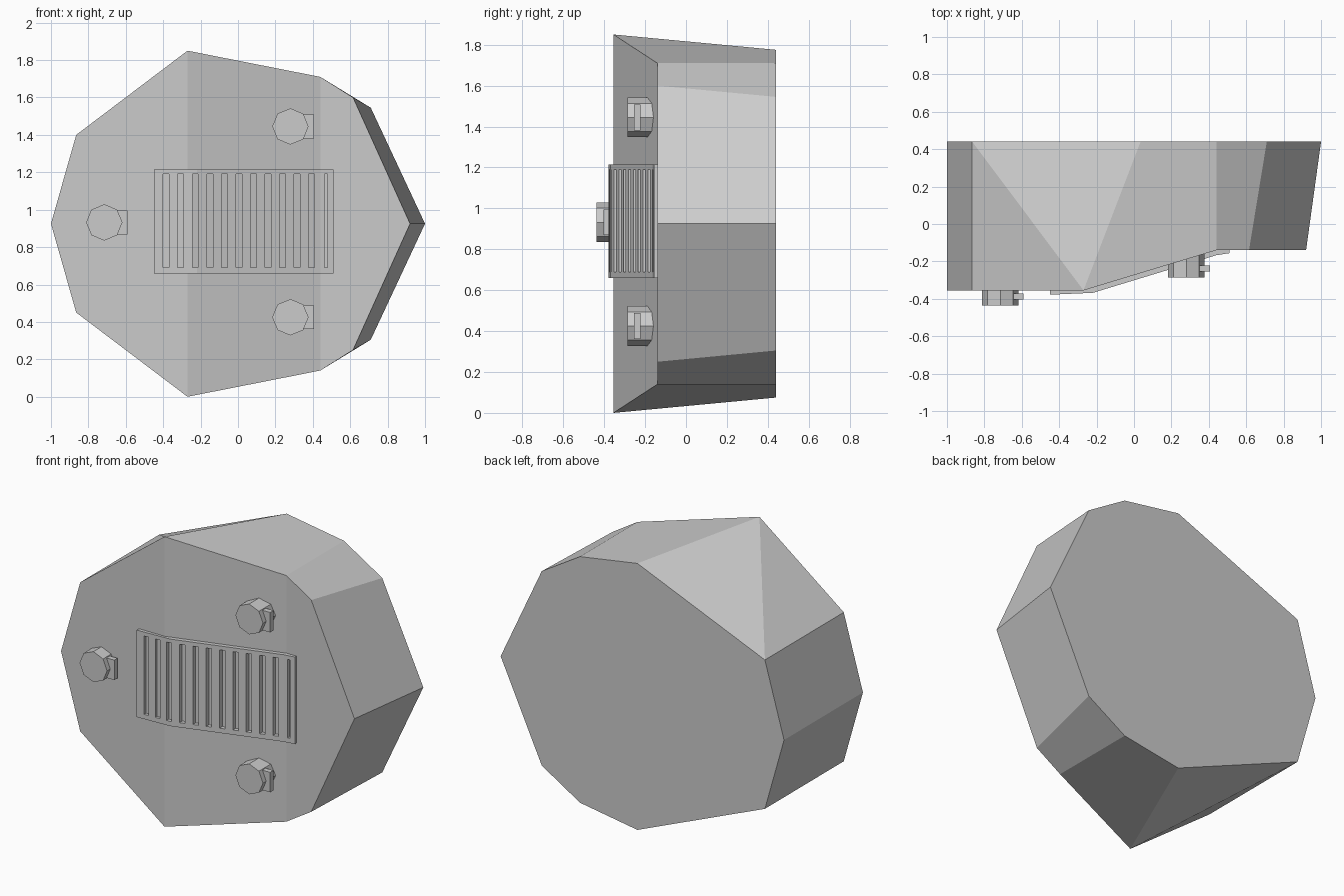
import bpy, bmesh, math
from mathutils import Matrix

if "Cube" in bpy.data.objects:
    bpy.data.objects.remove(bpy.data.objects["Cube"])

MID = 0.925  # mirror height of the body


def finish(bm, name):
    bmesh.ops.recalc_face_normals(bm, faces=bm.faces[:])
    me = bpy.data.meshes.new(name)
    bm.to_mesh(me)
    bm.free()
    ob = bpy.data.objects.new(name, me)
    bpy.context.collection.objects.link(ob)
    return ob


# Body: upper half outlines, front and back, mirrored below
front = [(-1, -.355, .925), (-.865, -.355, 1.40), (-.27, -.355, 1.85),
         (.44, -.14, 1.71), (.615, -.14, 1.60), (.92, -.14, .925)]
back = [(-1, .44, .925), (-.865, .44, 1.40), (.035, .44, 1.775),
        (.44, .44, 1.71), (.71, .44, 1.545), (1, .44, .925)]

bm = bmesh.new()


def ring(points):
    up = [bm.verts.new(p) for p in points]
    low = [bm.verts.new((x, y, 2 * MID - z)) for x, y, z in points[1:-1]]
    return up, [up[0]] + low + [up[-1]]


f_up, f_low = ring(front)
b_up, b_low = ring(back)
for f, b in ((f_up, b_up), (f_low, b_low)):
    for i in range(5):
        if i == 1:  # twisted side panel, folded outward
            bm.faces.new((f[1], f[2], b[1]))
            bm.faces.new((f[2], b[2], b[1]))
        else:
            bm.faces.new((f[i], f[i + 1], b[i + 1], b[i]))
bm.faces.new(b_up + b_low[-2:0:-1])
bm.faces.new((f_up[0], f_up[1], f_up[2], f_low[2], f_low[1]))
bm.faces.new((f_up[2], f_up[3], f_low[3], f_low[2]))
bm.faces.new((f_up[3], f_up[4], f_up[5], f_low[4], f_low[3]))
finish(bm, "body")


# Vent grille: bent sheet with slots, extruded back to the body
def bent(x, path):
    for (x0, y0), (x1, y1) in zip(path, path[1:]):
        if x <= x1:
            return y0 + (y1 - y0) * (x - x0) / (x1 - x0)
    return path[-1][1]


outer = [(-.45, -.378), (-.22, -.368), (.44, -.167), (.51, -.156)]
inner = [(-.45, -.352), (-.27, -.352), (.44, -.137), (.51, -.137)]
slots = [(-.40 + .0777 * i, -.368 + .0777 * i) for i in range(11)] + [(.463, .478)]
xs = sorted({-.45, -.27, -.22, .44, .51, *[x for s in slots for x in s]})
zs = [.66, .69, 1.19, 1.215]

bm = bmesh.new()
grid = [[bm.verts.new((x, bent(x, outer), z)) for z in zs] for x in xs]
for i in range(len(xs) - 1):
    mid = (xs[i] + xs[i + 1]) / 2
    for j in range(3):
        if j == 1 and any(a < mid < b for a, b in slots):
            continue
        bm.faces.new((grid[i][j], grid[i + 1][j], grid[i + 1][j + 1], grid[i][j + 1]))
bmesh.ops.delete(bm, geom=[v for v in bm.verts if not v.link_faces], context='VERTS')
ext = bmesh.ops.extrude_face_region(bm, geom=bm.faces[:], use_keep_orig=True)
for v in ext["geom"]:
    if isinstance(v, bmesh.types.BMVert):
        v.co.y = bent(v.co.x, inner)
finish(bm, "vent_grille")


# Knobs: eight-sided studs with a small side tab
def knob(name, x, z, y0, y1):
    bm = bmesh.new()
    mat = Matrix.Translation((x, (y0 + y1) / 2, z)) @ Matrix.Rotation(math.pi / 2, 4, 'X')
    bmesh.ops.create_cone(bm, cap_ends=True, segments=8, radius1=.097, radius2=.097,
                          depth=y1 - y0, matrix=mat)
    tab = Matrix.Translation((x + .085, y0 + .049, z)) @ Matrix.Diagonal((.08, .033, .127, 1))
    bmesh.ops.create_cube(bm, size=1, matrix=tab)
    finish(bm, name)


knob("left_knob", -.715, .932, -.437, -.345)
knob("upper_right_knob", .28, 1.445, -.287, -.14)
knob("lower_right_knob", .28, .425, -.287, -.14)
